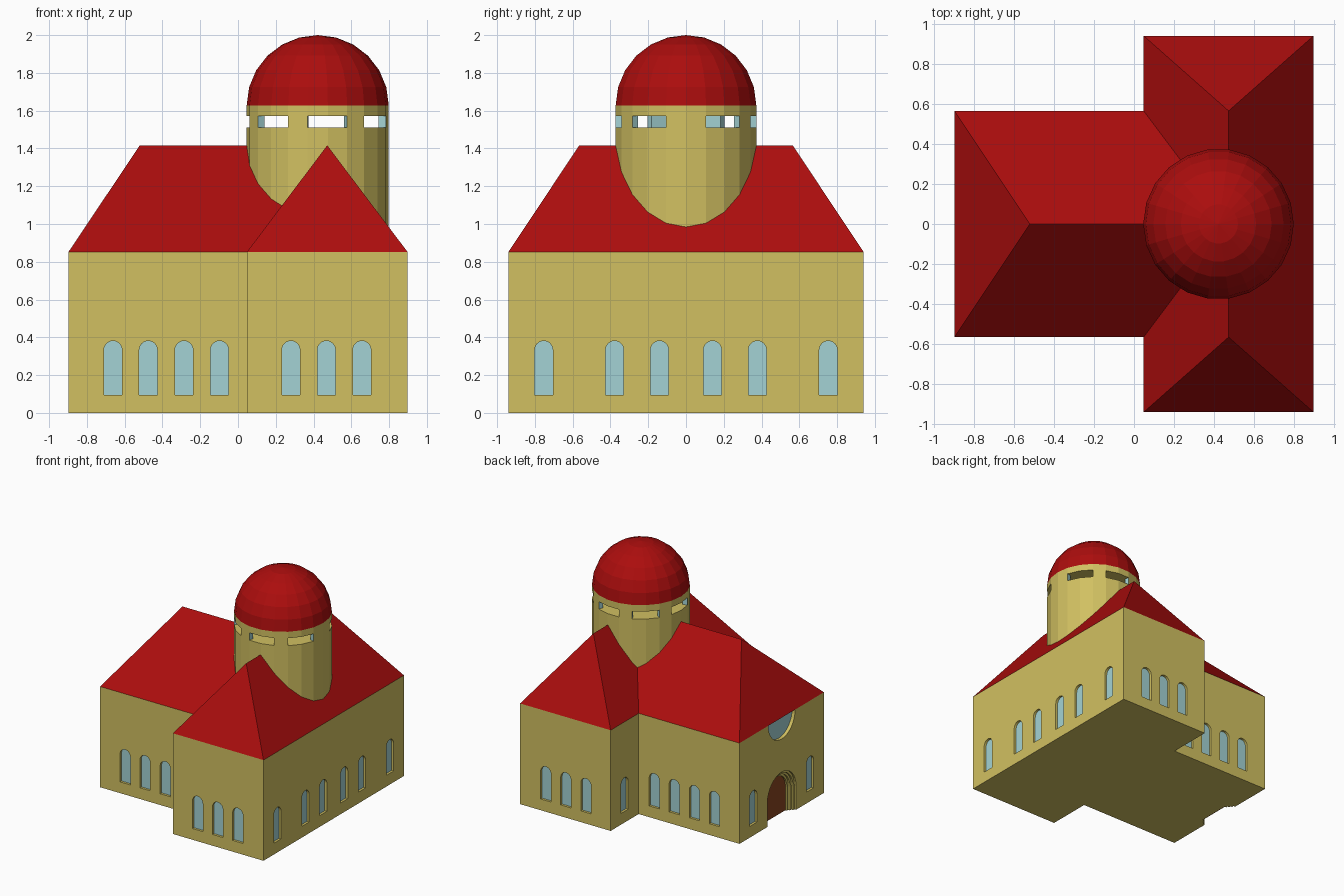
import bpy, bmesh, math
from mathutils import Vector

if "Cube" in bpy.data.objects:
    bpy.data.objects.remove(bpy.data.objects["Cube"])

def mat(name, rgb):
    m = bpy.data.materials.new(name)
    m.diffuse_color = (*rgb, 1)
    m.use_nodes = True
    m.node_tree.nodes["Principled BSDF"].inputs["Base Color"].default_value = m.diffuse_color
    return m

YELLOW = mat("sandstone_yellow", (0.64, 0.53, 0.12))
RED = mat("roof_red", (0.41, 0.004, 0.004))
BLUE = mat("glass_blue", (0.37, 0.65, 0.66))
BROWN = mat("door_brown", (0.25, 0.06, 0.015))

X0, X1, XT = -0.897, 0.897, 0.048      # west end, east end, transept west wall
YN, YT = 0.565, 0.94                   # half widths of nave and transept
EAVE, RIDGE = 0.853, 1.416
XR = (XT + X1) / 2
SEG, CX, R = 22, 0.422, 0.376          # drum sides, centre, radius

def finish(name, bm, *mats):
    bmesh.ops.recalc_face_normals(bm, faces=bm.faces[:])
    me = bpy.data.meshes.new(name)
    bm.to_mesh(me)
    bm.free()
    for m in mats:
        me.materials.append(m)
    ob = bpy.data.objects.new(name, me)
    bpy.context.collection.objects.link(ob)
    return ob

def prism(bm, a, b):
    """Solid between two matching outlines; returns the face of outline a."""
    va, vb = [bm.verts.new(p) for p in a], [bm.verts.new(p) for p in b]
    n = len(va)
    first = bm.faces.new(va)
    bm.faces.new(vb[::-1])
    for i in range(n):
        bm.faces.new((va[i], vb[i], vb[(i + 1) % n], va[(i + 1) % n]))
    return first

def arch(r, z0, spring, n=12):
    pts = [(-r, z0), (r, z0)]
    return pts + [(r * math.cos(math.pi * i / n), spring + r * math.sin(math.pi * i / n))
                  for i in range(n + 1)]

def wall_prism(bm, profile, at, inward, d0, d1):
    """Prism of a (along, z) profile set into a wall from depth d0 to d1."""
    n = Vector((*inward, 0))
    u = Vector((-n.y, n.x, 0))
    base = Vector((*at, 0))
    ring = [base + u * s + Vector((0, 0, z)) for s, z in profile]
    prism(bm, [p + n * d0 for p in ring], [p + n * d1 for p in ring])

# --- window positions: (point on wall, inward direction)
spots = []
for s in (-1, 1):
    spots += [((x, s * YN), (0, -s)) for x in (-0.662, -0.475, -0.286, -0.098)]
    spots += [((x, s * YT), (0, -s)) for x in (0.28, 0.468, 0.656)]
    spots += [((X1, s * y), (-1, 0)) for y in (0.14, 0.378, 0.753)]
    spots += [((XT, s * 0.753), (1, 0)), ((X0, s * 0.38), (1, 0))]

# --- walls: T-shaped plan
plan = [(X0, -YN), (XT, -YN), (XT, -YT), (X1, -YT), (X1, YT), (XT, YT), (XT, YN), (X0, YN)]
bm = bmesh.new()
prism(bm, [(x, y, 0) for x, y in plan], [(x, y, EAVE) for x, y in plan])
walls = finish("walls", bm, YELLOW)

# --- cutters: windows, round window and stepped doorway
WIN = arch(0.048, 0.095, 0.333)
ROSE_R, DEPTH = 0.18, 0.022
circle = [(ROSE_R * math.cos(math.tau * i / 32), EAVE + ROSE_R * math.sin(math.tau * i / 32))
          for i in range(32)]
steps = [(0.192, 0.016), (0.174, 0.032), (0.156, 0.048), (0.138, 0.064)]
cutters = []
for k, (r, d) in enumerate(steps):
    bm = bmesh.new()
    wall_prism(bm, arch(r, -0.05, 0.2, 16), (X0, 0), (1, 0), -0.05, d)
    if k == 0:
        for at, n in spots:
            wall_prism(bm, WIN, at, n, -0.03, DEPTH)
        wall_prism(bm, circle, (X0, 0), (1, 0), -0.05, 0.03)
    c = finish("wall_cutter", bm)
    c.hide_render = True
    cutters.append(c)
    b = walls.modifiers.new("cut", 'BOOLEAN')
    b.operation, b.solver, b.object = 'DIFFERENCE', 'EXACT', c
bpy.context.view_layer.update()
cut = bpy.data.meshes.new_from_object(walls.evaluated_get(bpy.context.evaluated_depsgraph_get()))
walls.modifiers.clear()
walls.data = cut
cut.materials.clear()
cut.materials.append(YELLOW)
for p in cut.polygons:
    p.material_index = 0
for c in cutters:
    bpy.data.objects.remove(c)

# --- glass and door plates at the back of the recesses
bm = bmesh.new()
for at, n in spots:
    wall_prism(bm, WIN, at, n, DEPTH - 0.002, DEPTH + 0.004)
finish("window_glass", bm, BLUE)
bm = bmesh.new()
half = [(ROSE_R * math.cos(math.pi * i / 16), EAVE - ROSE_R * math.sin(math.pi * i / 16))
        for i in range(17)]
wall_prism(bm, half, (X0, 0), (1, 0), 0.028, 0.034)
finish("round_window_glass", bm, BLUE)
bm = bmesh.new()
wall_prism(bm, arch(0.138, 0, 0.2, 16), (X0, 0), (1, 0), 0.062, 0.068)
finish("door", bm, BROWN)

# --- hipped cross roof
bm = bmesh.new()
a, b, c, d, e, f, g, h = base = [bm.verts.new((x, y, EAVE)) for x, y in plan]
west, mid, south, north = [bm.verts.new((x, y, RIDGE)) for x, y in
                           ((-0.52, 0), (XR, 0), (XR, -YN), (XR, YN))]
for face in (base, (a, b, mid, west), (g, h, west, mid), (h, a, west), (b, c, south, mid),
             (f, g, mid, north), (c, d, south), (e, f, north), (d, e, north, mid, south)):
    bm.faces.new(face)
finish("roof", bm, RED)

# --- drum: solid below and above a band of openings
def ring(r, z):
    return [(CX + r * math.cos(math.tau * i / SEG), r * math.sin(math.tau * i / SEG), z)
            for i in range(SEG)]

Z_SILL, Z_HEAD, Z_DOME = 1.51, 1.573, 1.628
for name, z0, z1 in (("drum_lower", 0.9, Z_SILL), ("drum_upper", Z_HEAD, Z_DOME)):
    bm = bmesh.new()
    prism(bm, ring(R, z0), ring(R, z1))
    finish(name, bm, YELLOW)

# piers between the openings, glass-coloured on their inner sides
bm = bmesh.new()
outer0, outer1 = ring(R, Z_SILL), ring(R, Z_HEAD)
inner0, inner1 = ring(R - 0.04, Z_SILL), ring(R - 0.04, Z_HEAD)
for i in (0, 3, 6, 9, 12, 15, 18, 21):
    j = (i + 1) % SEG
    before = set(bm.faces)
    front = prism(bm, [outer0[i], outer0[j], outer1[j], outer1[i]],
                  [inner0[i], inner0[j], inner1[j], inner1[i]])
    for fc in set(bm.faces) - before:
        fc.material_index = 0 if fc == front else 1
finish("drum_piers", bm, YELLOW, BLUE)

# --- faceted dome
bm = bmesh.new()
N = 6
H = 2.0 - Z_DOME
rings = [[bm.verts.new(p) for p in ring(R * math.cos(k * math.pi / 2 / N),
                                        Z_DOME + H * math.sin(k * math.pi / 2 / N))]
         for k in range(N)]
top = bm.verts.new((CX, 0, 2.0))
bm.faces.new(rings[0][::-1])
for i in range(SEG):
    j = (i + 1) % SEG
    for lo, hi in zip(rings, rings[1:]):
        bm.faces.new((lo[i], lo[j], hi[j], hi[i]))
    bm.faces.new((rings[-1][i], rings[-1][j], top))
finish("dome", bm, RED)
